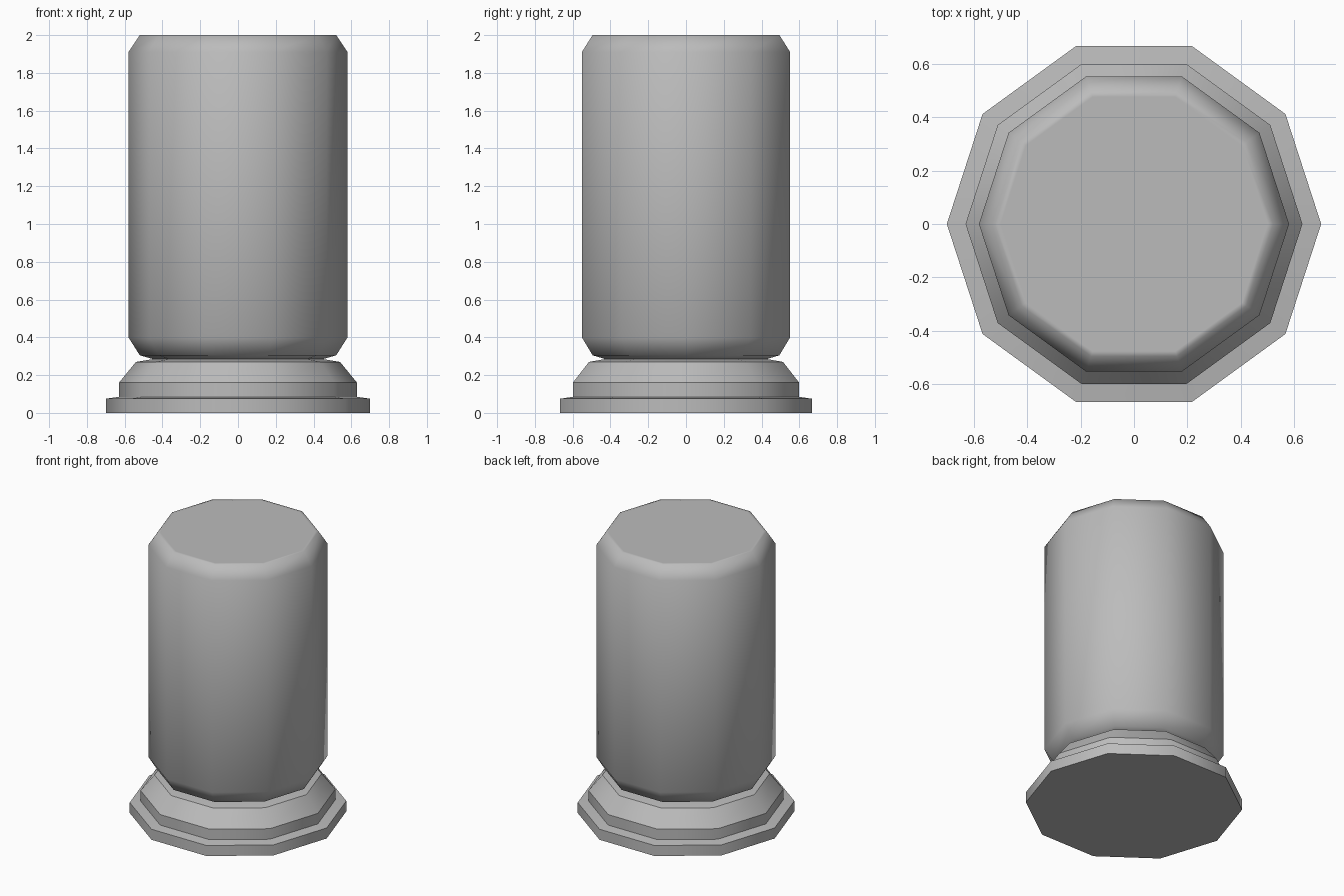
import bpy
import bmesh
from math import cos, sin, tau, radians

SIDES = 10

cube = bpy.data.objects.get("Cube")
if cube:
    bpy.data.objects.remove(cube, do_unlink=True)

grey = bpy.data.materials.new("plain grey")
grey.use_nodes = True
colour = (0.5, 0.5, 0.5, 1)
grey.diffuse_color = colour
grey.node_tree.nodes["Principled BSDF"].inputs["Base Color"].default_value = colour


def lathe(name, profile, angle):
    """Ten-sided solid from (radius, height) pairs, listed bottom to top."""
    bm = bmesh.new()
    rings = [[bm.verts.new((r * cos(tau * i / SIDES), r * sin(tau * i / SIDES), z))
              for i in range(SIDES)] for r, z in profile]
    for low, high in zip(rings, rings[1:]):
        for i in range(SIDES):
            j = (i + 1) % SIDES
            bm.faces.new((low[i], low[j], high[j], high[i]))
    bm.faces.new(rings[0][::-1])
    bm.faces.new(rings[-1])
    mesh = bpy.data.meshes.new(name)
    bm.to_mesh(mesh)
    bm.free()
    mesh.materials.append(grey)
    obj = bpy.data.objects.new(name, mesh)
    bpy.context.collection.objects.link(obj)
    bpy.ops.object.select_all(action="DESELECT")
    obj.select_set(True)
    bpy.context.view_layer.objects.active = obj
    bpy.ops.object.shade_smooth_by_angle(angle=radians(angle))


# Stepped foot with a sloping shoulder and a narrow neck
lathe("stepped_base", [(0.70, 0), (0.70, 0.075), (0.63, 0.085), (0.63, 0.16),
                       (0.54, 0.27), (0.45, 0.285)], 37)

# Tall chamfered drum, its underside tapering to the neck
lathe("drum_body", [(0.45, 0.285), (0.52, 0.305), (0.58, 0.40), (0.58, 1.91),
                    (0.52, 2.0), (0.50, 2.0)], 62)
